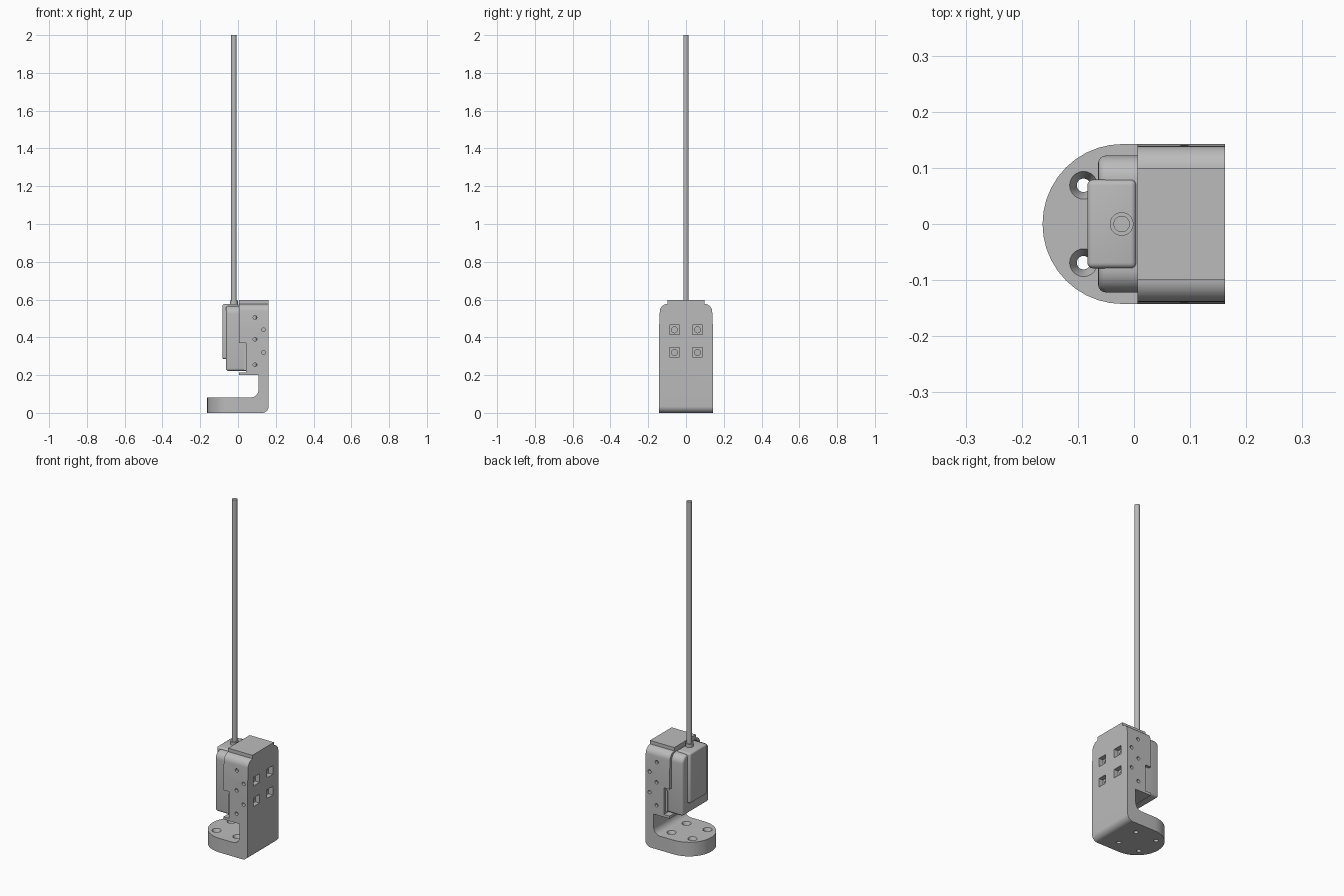
import bpy
import bmesh
import math
from mathutils import Vector, Matrix

cube = bpy.data.objects.get("Cube")
if cube:
    bpy.data.objects.remove(cube, do_unlink=True)

grey = bpy.data.materials.new("plain grey")
grey.use_nodes = True
GREY = (0.5, 0.5, 0.5, 1)
grey.diffuse_color = GREY
grey.node_tree.nodes["Principled BSDF"].inputs["Base Color"].default_value = GREY


def fillet(corners, steps=10):
    """Turn (u, v, radius) corners into an outline with rounded corners."""
    pts = []
    for i, (u, v, *r) in enumerate(corners):
        p = Vector((u, v))
        if not r:
            pts.append(p)
            continue
        a = (Vector(corners[i - 1][:2]) - p).normalized()
        b = (Vector(corners[(i + 1) % len(corners)][:2]) - p).normalized()
        half = a.angle(b) / 2
        centre = p + (a + b).normalized() * r[0] / math.sin(half)
        start = p + a * r[0] / math.tan(half) - centre
        end = p + b * r[0] / math.tan(half) - centre
        turn = math.atan2(start.x * end.y - start.y * end.x, start.dot(end))
        for k in range(steps + 1):
            pts.append(centre + Matrix.Rotation(turn * k / steps, 2) @ start)
    return pts


def finish(name, bm):
    bmesh.ops.remove_doubles(bm, verts=bm.verts, dist=1e-5)
    bmesh.ops.recalc_face_normals(bm, faces=bm.faces)
    mesh = bpy.data.meshes.new(name)
    bm.to_mesh(mesh)
    bm.free()
    mesh.materials.append(grey)
    obj = bpy.data.objects.new(name, mesh)
    bpy.context.collection.objects.link(obj)
    return obj


def prism(name, axis, corners, lo, hi):
    """Extrude a 2D outline along the x, y or z axis."""
    place = {"x": lambda p, d: (d, p.x, p.y),
             "y": lambda p, d: (p.x, d, p.y),
             "z": lambda p, d: (p.x, p.y, d)}[axis]
    bm = bmesh.new()
    face = bm.faces.new([bm.verts.new(place(p, lo)) for p in fillet(corners)])
    moved = bmesh.ops.extrude_face_region(bm, geom=[face])["geom"]
    shift = Vector(place(Vector((0, 0)), hi - lo))
    bmesh.ops.translate(bm, vec=shift, verts=[g for g in moved if isinstance(g, bmesh.types.BMVert)])
    return finish(name, bm)


def cylinder(name, axis, centre, r1, r2, depth, sides=24):
    bm = bmesh.new()
    turn = {"x": Matrix.Rotation(math.pi / 2, 4, "Y"),
            "y": Matrix.Rotation(math.pi / 2, 4, "X"), "z": Matrix()}[axis]
    bmesh.ops.create_cone(bm, cap_ends=True, segments=sides, radius1=r1, radius2=r2,
                          depth=depth, matrix=Matrix.Translation(centre) @ turn)
    return finish(name, bm)


def rect(u0, v0, u1, v1):
    return [(u0, v0), (u1, v0), (u1, v1), (u0, v1)]


def activate(obj):
    bpy.ops.object.select_all(action="DESELECT")
    obj.select_set(True)
    bpy.context.view_layer.objects.active = obj


def boolean(obj, tool, operation="DIFFERENCE"):
    activate(obj)
    mod = obj.modifiers.new("shape", "BOOLEAN")
    mod.operation, mod.solver, mod.object = operation, "EXACT", tool
    bpy.ops.object.modifier_apply(modifier=mod.name)
    bpy.data.objects.remove(tool, do_unlink=True)


def smooth(obj, bevel=0):
    activate(obj)
    if bevel:
        mod = obj.modifiers.new("soft_edges", "BEVEL")
        mod.width, mod.segments, mod.angle_limit = bevel, 4, math.radians(40)
        bpy.ops.object.modifier_apply(modifier=mod.name)
    bpy.ops.object.shade_smooth_by_angle(angle=math.radians(30))


# Bracket: side, end and plan outlines intersected
W = 0.1425
bracket = prism("bracket", "y", [
    (-0.163, 0), (0.162, 0, 0.035), (0.162, 0.6), (0.006, 0.6), (0.006, 0.37),
    (0.042, 0.37), (0.042, 0.215), (0.006, 0.215), (0.006, 0.2), (0.108, 0.2),
    (0.108, 0.082, 0.04), (-0.163, 0.082)], -0.2, 0.2)
half = [(W, -0.1), (W, 0.45), (0.137, 0.577, 0.042), (0.099, 0.577), (0.099, 0.597)]
outline = half + [(-c[0], *c[1:]) for c in reversed(half)]
boolean(bracket, prism("end_outline", "x", outline, -0.3, 0.3), "INTERSECT")
plan = [(-0.163, -W, W), (0.3, -W), (0.3, W), (-0.163, W, W)]
boolean(bracket, prism("plan_outline", "z", plan, -0.1, 0.7), "INTERSECT")

# Motor cavity
boolean(bracket, prism("cavity", "x", [
    (-0.125, 0.218), (0.125, 0.218), (0.125, 0.57, 0.045), (-0.125, 0.57, 0.045)], -0.25, 0.103))

# Countersunk base holes, nut pockets and side screw holes
for side in (-1, 1):
    for x in (-0.09, 0.045):
        boolean(bracket, cylinder("hole", "z", (x, side * 0.069, 0.04), 0.012, 0.012, 0.14))
        boolean(bracket, cylinder("sink", "z", (x, side * 0.069, 0.0675), 0.011, 0.025, 0.03))
    for z in (0.32, 0.44):
        y = side * 0.061
        boolean(bracket, prism("pocket", "x", rect(y - 0.027, z - 0.025, y + 0.027, z + 0.025), 0.135, 0.2))
        boolean(bracket, cylinder("hole", "x", (0.13, y, z), 0.016, 0.016, 0.1))
    for x, z in ((0.09, 0.505), (0.135, 0.44), (0.09, 0.39), (0.135, 0.32), (0.09, 0.255)):
        boolean(bracket, cylinder("hole", "y", (x, side * W, z), 0.01, 0.01, 0.08))
smooth(bracket)

# Motor housing with raised centre
housing = prism("motor_housing", "x", [
    (-0.122, 0.222), (0.122, 0.222), (0.122, 0.567, 0.042), (-0.122, 0.567, 0.042)], -0.064, 0.1)
smooth(housing, 0.014)
centre = prism("motor_centre", "x", rect(-0.079, 0.285, 0.079, 0.576), -0.083, 0.004)
smooth(centre, 0.01)

# Mounting lugs beside the housing
for side, label in ((-1, "right"), (1, "left")):
    y0, y1 = sorted((side * 0.11, side * 0.128))
    prism("mounting_lug_" + label, "z", rect(0.03, y0, 0.05, y1), 0.225, 0.35)

# Collar and long rod
smooth(cylinder("rod_collar", "z", (-0.022, 0, 0.58), 0.021, 0.021, 0.03, 32))
smooth(cylinder("rod", "z", (-0.022, 0, 1.29), 0.0145, 0.0145, 1.42, 32))
